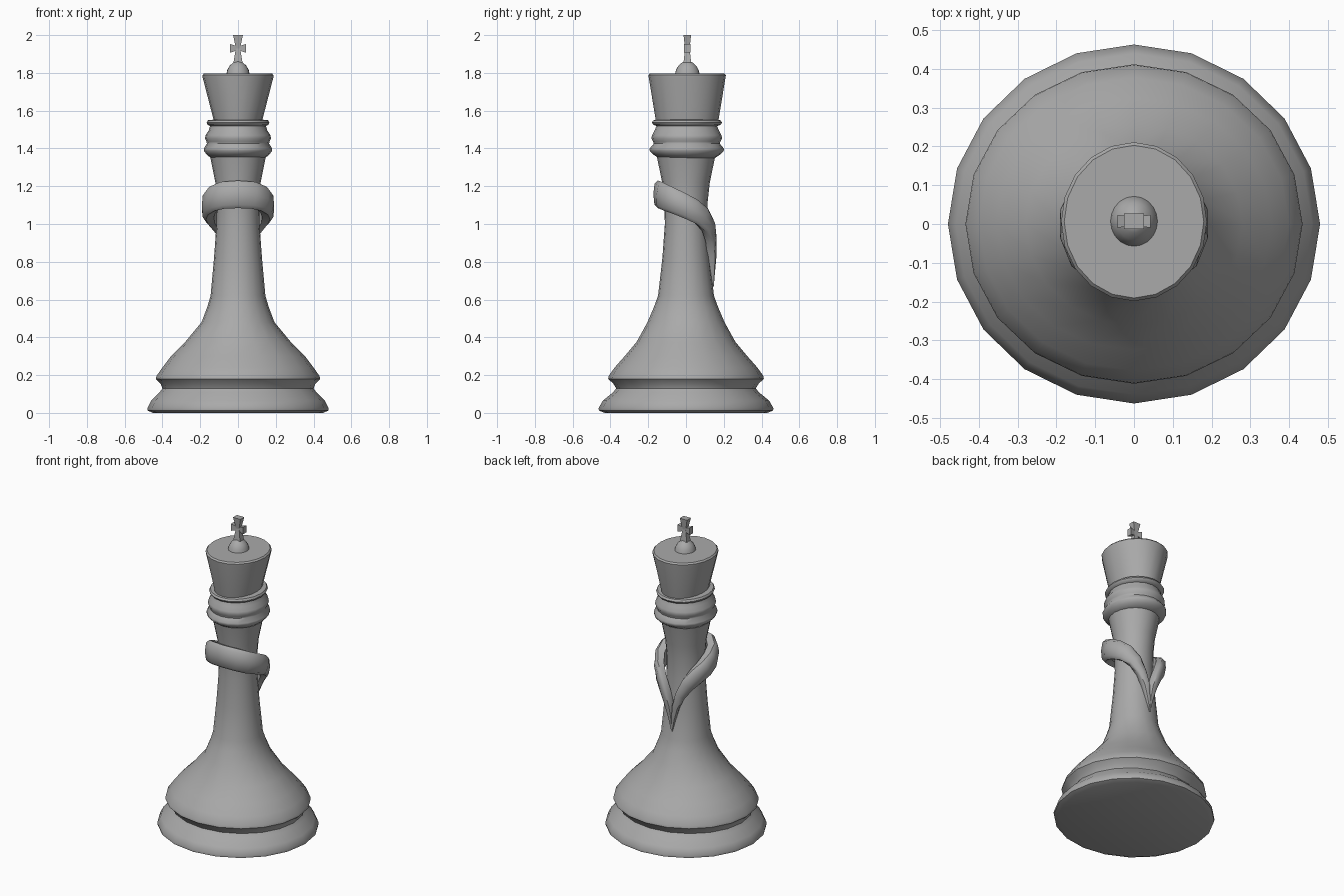
import bpy
import bmesh
from math import cos, sin, pi
from mathutils import Vector, Matrix

cube = bpy.data.objects.get("Cube")
if cube:
    bpy.data.objects.remove(cube, do_unlink=True)

GREY = (0.4, 0.4, 0.4, 1)
stone = bpy.data.materials.new("grey_stone")
stone.use_nodes = True
stone.diffuse_color = GREY
for node in stone.node_tree.nodes:
    if node.type == 'BSDF_PRINCIPLED':
        node.inputs["Base Color"].default_value = GREY

SIDES = 20


def finish(bm, name, angle=45):
    """Turn a bmesh into a smooth-shaded object with sharp creases."""
    bmesh.ops.recalc_face_normals(bm, faces=bm.faces)
    mesh = bpy.data.meshes.new(name)
    bm.to_mesh(mesh)
    bm.free()
    mesh.materials.append(stone)
    obj = bpy.data.objects.new(name, mesh)
    bpy.context.collection.objects.link(obj)
    bpy.ops.object.select_all(action='DESELECT')
    obj.select_set(True)
    bpy.context.view_layer.objects.active = obj
    bpy.ops.object.shade_smooth_by_angle(angle=angle * pi / 180)
    return obj


def skin(bm, rings):
    """Join rings of points with quads and cap both ends."""
    loops = [[bm.verts.new(p) for p in ring] for ring in rings]
    for a, b in zip(loops, loops[1:]):
        for i in range(len(a)):
            j = (i + 1) % len(a)
            bm.faces.new((a[i], a[j], b[j], b[i]))
    bm.faces.new(loops[0])
    bm.faces.new(loops[-1])


def lathe(name, profile, y=0.0):
    """Oval turned part; profile rows are x radius, y radius, height."""
    bm = bmesh.new()
    turns = [2 * pi * i / SIDES for i in range(SIDES)]
    skin(bm, [[(rx * cos(t), y + ry * sin(t), z) for t in turns]
              for rx, ry, z in profile])
    return finish(bm, name)


# Broad foot, waist and tapering column
lathe("base_and_column", [
    (.45, .43, 0), (.478, .461, .012), (.48, .463, .025), (.46, .44, .065),
    (.415, .385, .11), (.4, .37, .13), (.41, .385, .155), (.435, .412, .18),
    (.432, .41, .195), (.4, .378, .24), (.355, .325, .3), (.28, .262, .375),
    (.193, .204, .48), (.163, .17, .56), (.145, .148, .62), (.127, .125, .82),
    (.114, .112, 1), (.113, .115, 1.12), (.12, .126, 1.22),
    (.148, .155, 1.36)])

# Rings under the head
lathe("neck_rings", [
    (.145, .15, 1.35), (.168, .18, 1.37), (.181, .196, 1.388),
    (.181, .196, 1.4), (.165, .175, 1.425), (.167, .178, 1.437),
    (.175, .187, 1.452), (.172, .184, 1.47), (.155, .17, 1.495),
    (.148, .16, 1.52)], .004)
lathe("collar", [
    (.14, .15, 1.515), (.16, .178, 1.525), (.166, .186, 1.537),
    (.16, .178, 1.549), (.125, .14, 1.553)], .005)

# Flared head with a flat top
lathe("head", [
    (.128, .162, 1.535), (.13, .167, 1.555), (.187, .203, 1.775),
    (.188, .205, 1.788), (.18, .197, 1.797)], .006)

# Dome carrying the cross
lathe("dome", [
    (.062, .066, 1.79), (.057, .06, 1.815), (.045, .048, 1.837),
    (.028, .03, 1.853), (.016, .016, 1.862)], .007)


def arm(name, turn, length, inner, outer):
    """Flared cross arm; inner and outer are half width and half depth."""
    bm = bmesh.new()
    corners = ((-1, -1), (1, -1), (1, 1), (-1, 1))
    skin(bm, [[(a * w, b * d, z) for a, b in corners]
              for z, (w, d) in ((0, inner), (length, outer))])
    place = Matrix.Translation((0, .007, 1.93)) @ Matrix.Rotation(turn, 4, 'Y')
    bmesh.ops.transform(bm, matrix=place, verts=bm.verts)
    finish(bm, name, 20)


# Cross
arm("cross_top_arm", 0, .07, (.011, .012), (.026, .02))
arm("cross_left_arm", pi / 2, .043, (.01, .01), (.023, .017))
arm("cross_right_arm", -pi / 2, .043, (.01, .01), (.023, .017))
arm("cross_stem", pi, .075, (.011, .012), (.024, .02))

# Scarf: one half from front centre to rear tip, as point, half height, half thickness
half = [
    ((0, -.143, 1.157), .073, .03), ((.08, -.13, 1.152), .072, .031),
    ((.133, -.09, 1.133), .068, .034), ((.156, -.03, 1.107), .063, .035),
    ((.157, .03, 1.077), .06, .034), ((.134, .085, 1.04), .054, .03),
    ((.095, .122, .985), .043, .026), ((.055, .136, .915), .031, .025),
    ((.025, .139, .835), .023, .023), ((.01, .14, .75), .012, .014),
    ((.001, .144, .67), .002, .003)]
path = [((-p[0], p[1], p[2]), h, t) for p, h, t in half[:0:-1]] + half
SECTION = ((-1, -.8), (-1, .8), (.2, 1), (.8, .75), (1, 0), (.8, -.75), (.2, -1))
rings = []
for i, (p, h, t) in enumerate(path):
    here = Vector(p)
    before = Vector(path[max(i - 1, 0)][0])
    after = Vector(path[min(i + 1, len(path) - 1)][0])
    out = Vector((here.x, here.y, 0)).normalized()
    across = (after - before).cross(out).normalized()
    rings.append([here + out * (n * t) + across * (s * h) for n, s in SECTION])
bm = bmesh.new()
skin(bm, rings)
finish(bm, "scarf", 50)
